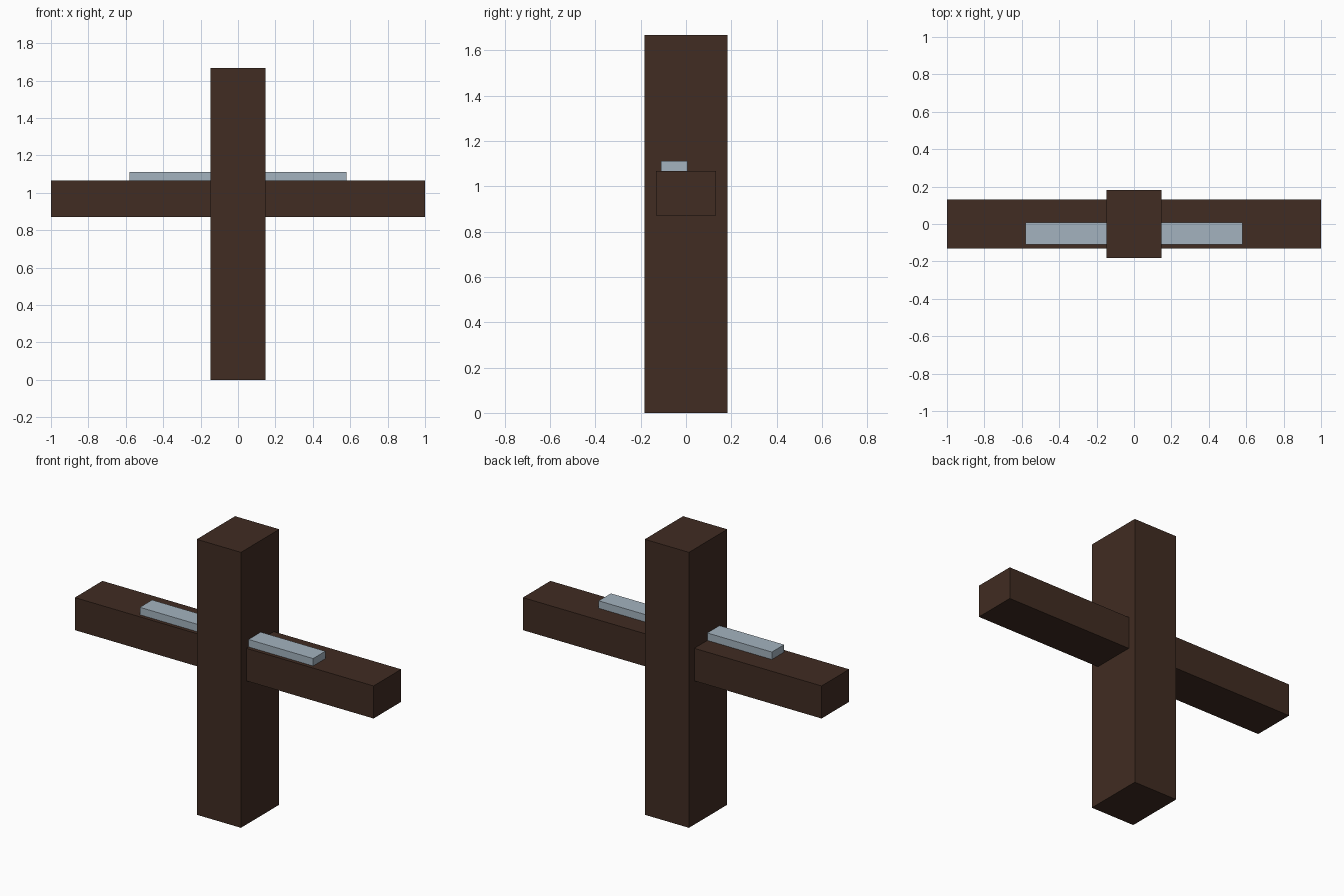
import bpy

if "Cube" in bpy.data.objects:
    bpy.data.objects.remove(bpy.data.objects["Cube"])


def material(name, rgb):
    m = bpy.data.materials.new(name)
    m.diffuse_color = (*rgb, 1.0)
    m.use_nodes = True
    m.node_tree.nodes["Principled BSDF"].inputs["Base Color"].default_value = m.diffuse_color
    return m


def box(name, low, high, mat):
    """Axis-aligned box spanning two opposite corners."""
    centre = [(a + b) / 2 for a, b in zip(low, high)]
    size = [b - a for a, b in zip(low, high)]
    bpy.ops.mesh.primitive_cube_add(size=1, location=centre)
    ob = bpy.context.object
    ob.name = name
    ob.scale = size
    bpy.ops.object.transform_apply(location=False, rotation=False, scale=True)
    ob.data.materials.append(mat)
    return ob


wood = material("dark brown wood", (0.052, 0.025, 0.016))
metal = material("pale blue grey", (0.37, 0.45, 0.52))

# Upright post
box("post", (-0.148, -0.183, 0.0), (0.148, 0.183, 1.667), wood)
# Horizontal beam through the post
box("crossbeam", (-1.0, -0.132, 0.87), (1.0, 0.132, 1.067), wood)
# Thin strip lying on the beam
box("top_strip", (-0.58, -0.11, 1.067), (0.58, 0.007, 1.112), metal)
